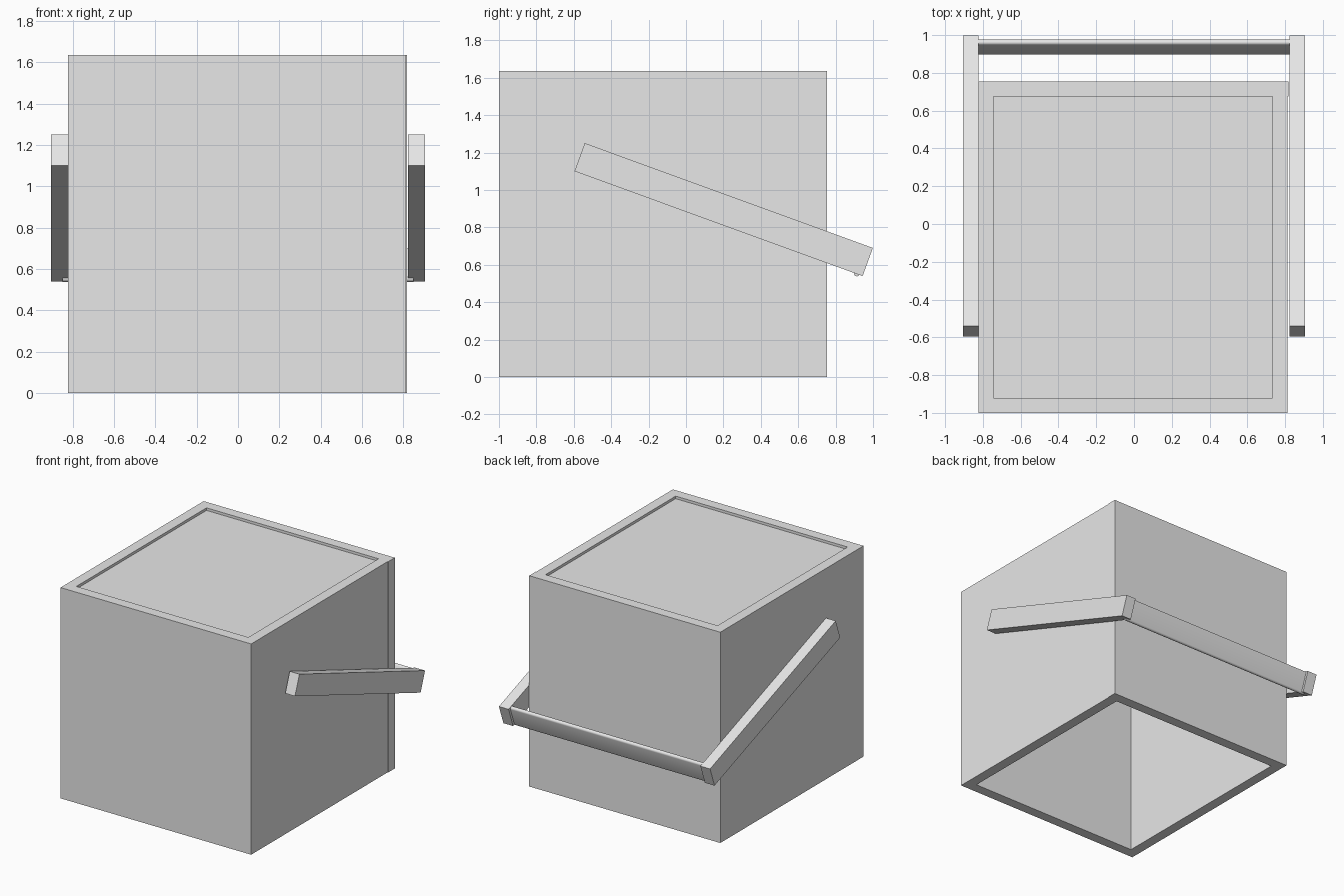
import bpy
import bmesh
from math import radians
from mathutils import Matrix

if "Cube" in bpy.data.objects:
    bpy.data.objects.remove(bpy.data.objects["Cube"], do_unlink=True)

GREY = (0.8, 0.8, 0.8, 1)
grey = bpy.data.materials.new("light_grey")
grey.use_nodes = True
grey.diffuse_color = GREY
grey.node_tree.nodes["Principled BSDF"].inputs["Base Color"].default_value = GREY


def box(name, low, high, pitch=0):
    """Axis-aligned block between two corners, then pitched about its own centre."""
    size = [b - a for a, b in zip(low, high)]
    centre = [(a + b) / 2 for a, b in zip(low, high)]
    bm = bmesh.new()
    bmesh.ops.create_cube(bm, size=1, matrix=Matrix.Diagonal((*size, 1)))
    mesh = bpy.data.meshes.new(name)
    bm.to_mesh(mesh)
    bm.free()
    mesh.materials.append(grey)
    obj = bpy.data.objects.new(name, mesh)
    obj.location = centre
    obj.rotation_euler.x = radians(pitch)
    bpy.context.collection.objects.link(obj)
    return obj


# Hollow case, open underneath
L, R, F, B, H, T = -0.823, 0.813, -1.0, 0.755, 1.635, 0.08
box("front_wall", (L, F, 0), (R, F + T, H))
box("back_wall", (L, B - T, 0), (R + 0.004, B, H))
box("left_wall", (R - T, F + T, 0), (R, B - T, H))
box("right_wall", (L, F + T, 0), (L + T, B - T, H))

# Lid panel set slightly below the rim
box("lid_panel", (L + T, F + T, H - 0.1), (R - T, B - T, H - 0.02))

# Sloping handle arms
PITCH = -20
for side, x in (("left", 0.823), ("right", -0.906)):
    box(side + "_handle_arm", (x, -0.618, 0.815), (x + 0.083, 1.021, 0.975), PITCH)

# Flat grip bar with rounded long edges
grip = box("handle_grip", (-0.85, 0.922, 0.534), (0.85, 0.953, 0.704), PITCH)
bm = bmesh.new()
bm.from_mesh(grip.data)
long_edges = [e for e in bm.edges if abs(e.verts[0].co.x - e.verts[1].co.x) > 1]
bmesh.ops.bevel(bm, geom=long_edges, offset=0.015, segments=4, profile=0.5, affect="EDGES")
bm.to_mesh(grip.data)
bm.free()
bpy.ops.object.select_all(action="DESELECT")
grip.select_set(True)
bpy.context.view_layer.objects.active = grip
bpy.ops.object.shade_smooth_by_angle(angle=radians(40))
